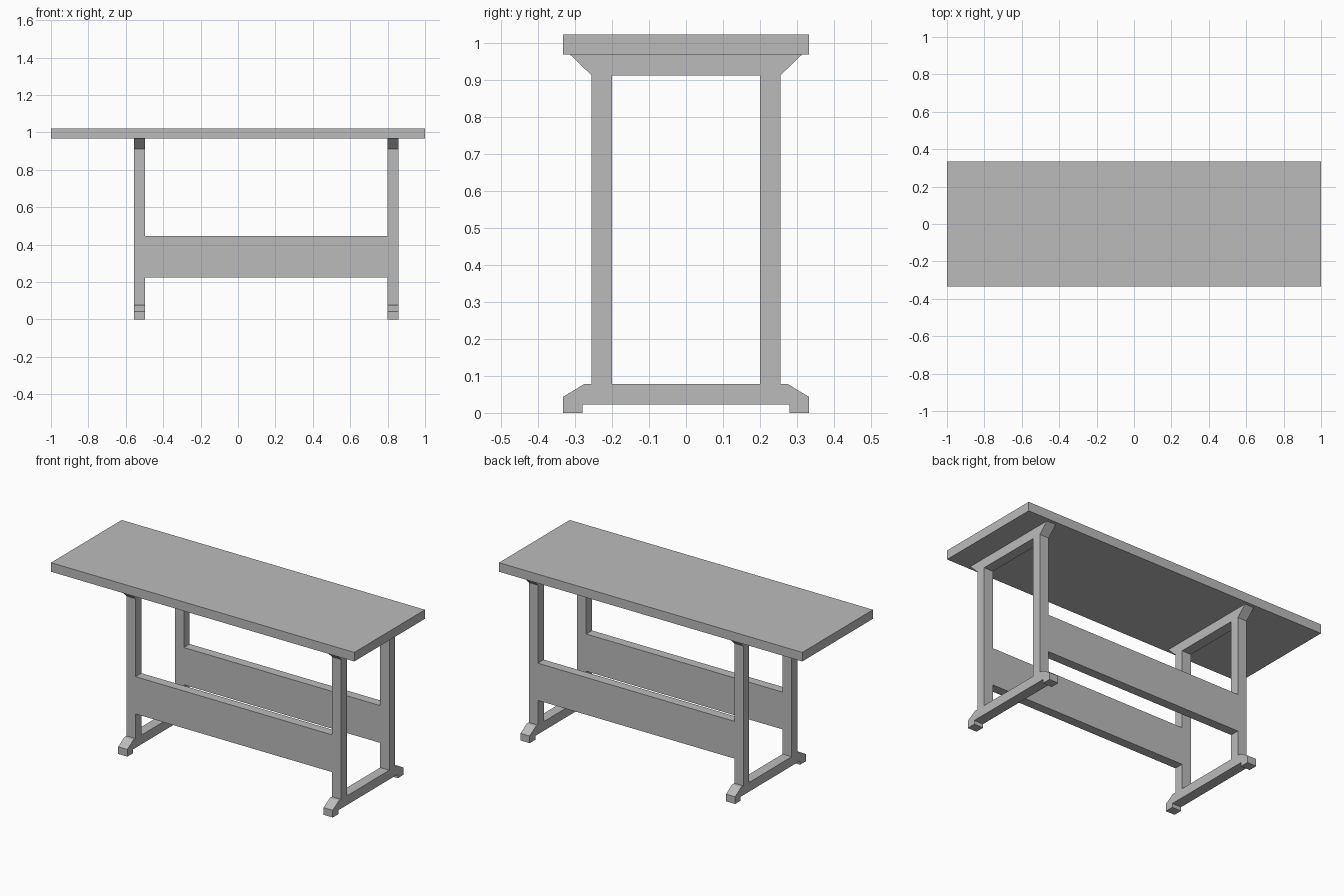
import bpy
import bmesh

if "Cube" in bpy.data.objects:
    bpy.data.objects.remove(bpy.data.objects["Cube"], do_unlink=True)

grey = bpy.data.materials.new("plain grey")
grey.use_nodes = True
grey.diffuse_color = (0.5, 0.5, 0.5, 1)
grey.node_tree.nodes["Principled BSDF"].inputs["Base Color"].default_value = (0.5, 0.5, 0.5, 1)


def finish(name, bm):
    bmesh.ops.recalc_face_normals(bm, faces=bm.faces)
    mesh = bpy.data.meshes.new(name)
    bm.to_mesh(mesh)
    bm.free()
    mesh.materials.append(grey)
    obj = bpy.data.objects.new(name, mesh)
    bpy.context.collection.objects.link(obj)
    return obj


def box(name, low, high):
    bm = bmesh.new()
    bmesh.ops.create_cube(bm, size=1)
    for v in bm.verts:
        v.co = [a + (c + 0.5) * (b - a) for a, b, c in zip(low, high, v.co)]
    return finish(name, bm)


def trestle(name, x0, x1):
    """Extrude a mirrored side outline with a rectangular opening."""
    bm = bmesh.new()
    for half in (outline, opening):
        loop = half + [(-y, z) for y, z in reversed(half)]
        verts = [bm.verts.new((x0, y, z)) for y, z in loop]
        for a, b in zip(verts, verts[1:] + verts[:1]):
            bm.edges.new((a, b))
    bmesh.ops.triangle_fill(bm, edges=bm.edges[:], use_beauty=True)
    side = bmesh.ops.extrude_face_region(bm, geom=bm.faces[:], use_keep_orig=True)
    moved = [g for g in side["geom"] if isinstance(g, bmesh.types.BMVert)]
    bmesh.ops.translate(bm, verts=moved, vec=(x1 - x0, 0, 0))
    return finish(name, bm)


# Side outline: notched foot, upright leg, flared top bearer
outline = [(0.28, 0.023), (0.28, 0), (0.333, 0), (0.333, 0.043), (0.275, 0.078),
           (0.255, 0.078), (0.255, 0.912), (0.313, 0.968)]
opening = [(0.2, 0.078), (0.2, 0.912)]

# Tabletop
box("tabletop", (-1, -0.333, 0.968), (1, 0.333, 1.022))

# End trestles, set off-centre under the top
trestle("right_trestle", -0.557, -0.497)
trestle("left_trestle", 0.798, 0.858)

# Deep rails joining the legs
for name, y in (("front_rail", -0.255), ("back_rail", 0.2)):
    box(name, (-0.497, y, 0.225), (0.798, y + 0.055, 0.447))
